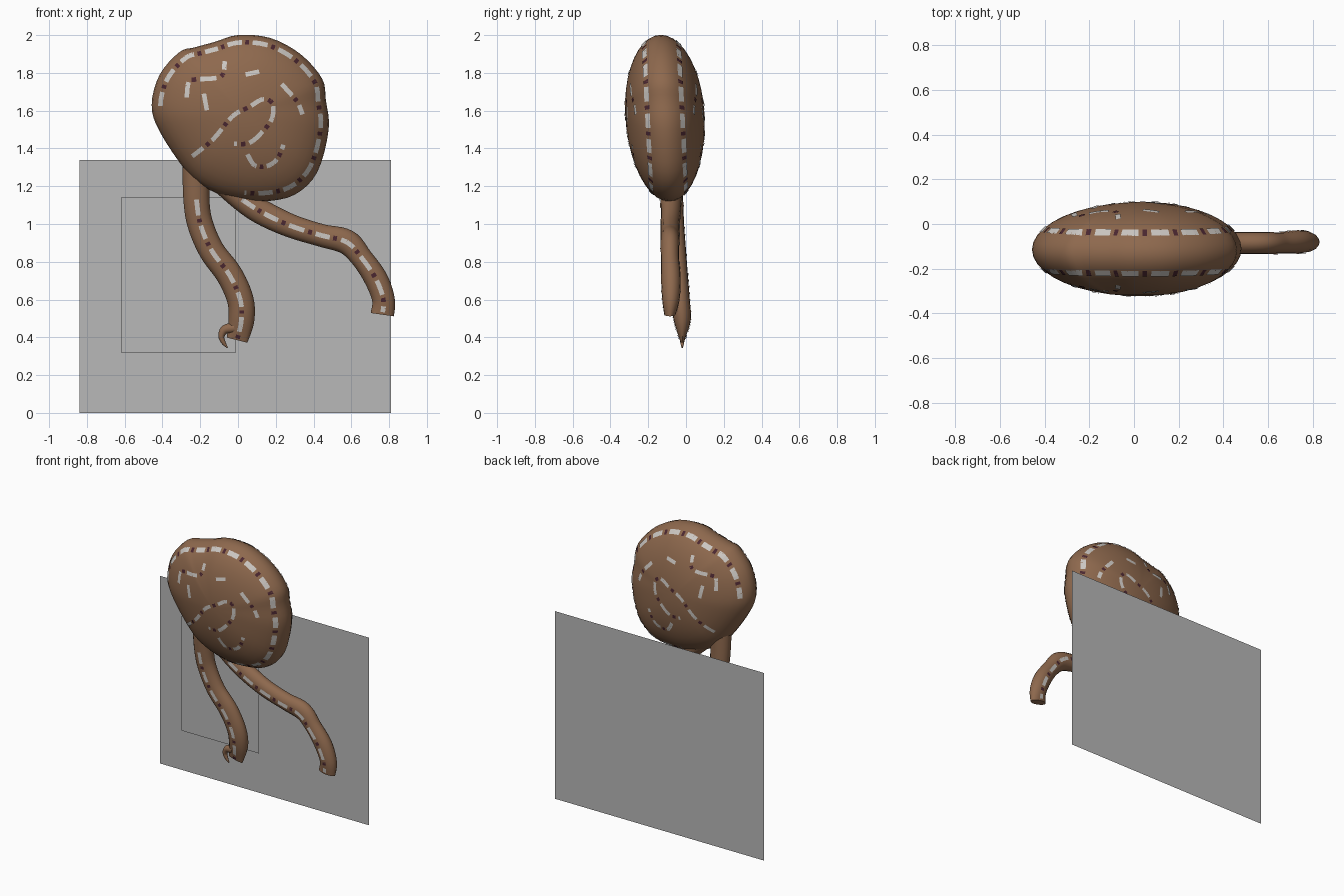
import bpy, bmesh, math
from mathutils import Vector
from mathutils.bvhtree import BVHTree

if "Cube" in bpy.data.objects:
    bpy.data.objects.remove(bpy.data.objects["Cube"])


def mat(name, rgb):
    m = bpy.data.materials.new(name)
    m.diffuse_color = (*rgb, 1)
    m.use_nodes = True
    m.node_tree.nodes["Principled BSDF"].inputs["Base Color"].default_value = m.diffuse_color
    return m


BROWN = mat("brown", (0.27, 0.14, 0.075))
GREY = mat("panel grey", (0.48, 0.48, 0.48))
PALE = mat("pale grey", (0.60, 0.57, 0.54))
MAROON = mat("dark maroon", (0.07, 0.02, 0.03))


def make(name, verts, faces, mats, smooth=True):
    me = bpy.data.meshes.new(name)
    me.from_pydata([tuple(v) for v in verts], [], faces)
    ob = bpy.data.objects.new(name, me)
    bpy.context.collection.objects.link(ob)
    for m in mats:
        me.materials.append(m)
    bm = bmesh.new()
    bm.from_mesh(me)
    if smooth:
        bmesh.ops.recalc_face_normals(bm, faces=bm.faces)
    for f in bm.faces:
        f.smooth = smooth
    bm.to_mesh(me)
    bm.free()
    return ob


def spline(pts, n=6, closed=False):
    """Catmull-Rom through tuples of any length"""
    k, out = len(pts), []
    get = (lambda i: pts[i % k]) if closed else (lambda i: pts[max(0, min(k - 1, i))])
    for i in range(k if closed else k - 1):
        p = [Vector(get(i + j)) for j in (-1, 0, 1, 2)]
        for s in range(n):
            t = s / n
            out.append(0.5 * (2 * p[1] + (p[2] - p[0]) * t
                              + (2 * p[0] - 5 * p[1] + 4 * p[2] - p[3]) * t * t
                              + (3 * p[1] - p[0] - 3 * p[2] + p[3]) * t ** 3))
    if not closed:
        out.append(Vector(pts[-1]))
    return out


# body: outline in x, z inflated to an elliptic pillow with a slight lean
OUTLINE = [(0, 2.0), (.17, 1.985), (.33, 1.9), (.445, 1.77), (.465, 1.655), (.48, 1.5),
           (.42, 1.275), (.3, 1.155), (.14, 1.12), (0, 1.13), (-.15, 1.18), (-.27, 1.275),
           (-.415, 1.49), (-.457, 1.63), (-.415, 1.79), (-.31, 1.91), (-.23, 1.935), (-.12, 1.965)]
rim = spline(OUTLINE, 4, True)
C = Vector((.03, 1.58))
N, R = len(rim), 20
verts, faces = [], []
for i in range(1, R):
    a = -math.pi / 2 + math.pi * i / R
    for p in rim:
        q = C + (p - C) * math.cos(a)
        verts.append((q.x, -.112 - .05 * (q.y - 1.58) + .21 * math.sin(a), q.y))
for i in range(R - 2):
    for j in range(N):
        k = (j + 1) % N
        faces.append((i * N + j, i * N + k, (i + 1) * N + k, (i + 1) * N + j))
for base, s in ((0, -1), ((R - 2) * N, 1)):
    verts.append((C.x, -.112 + .21 * s, C.y))
    faces += [(base + j, base + (j + 1) % N, len(verts) - 1) for j in range(N)]
parts = [make("body", verts, faces, [BROWN])]


# legs: flattened tubes swept along x, y, z, half width, half depth
def tube(name, pts, sides=16):
    path = spline(pts, 6)
    vs, fs = [], []
    for i, p in enumerate(path):
        t = path[min(i + 1, len(path) - 1)] - path[max(i - 1, 0)]
        n = Vector((-t[2], 0, t[0])).normalized()
        c = Vector(p[:3])
        for j in range(sides):
            a = 2 * math.pi * j / sides
            vs.append(c + n * (p[3] * math.cos(a)) + Vector((0, p[4] * math.sin(a), 0)))
    for i in range(len(path) - 1):
        for j in range(sides):
            k = (j + 1) % sides
            fs.append((i * sides + j, i * sides + k, (i + 1) * sides + k, (i + 1) * sides + j))
    fs += [tuple(range(sides)), tuple(range(len(vs) - sides, len(vs)))]
    ob = make(name, vs, fs, [BROWN])
    bpy.context.view_layer.objects.active = ob
    ob.select_set(True)
    bpy.ops.object.shade_smooth_by_angle(angle=math.radians(50))
    ob.select_set(False)
    return ob


LEFT = [(-.22, -.08, 1.33, .075, .06), (-.22, -.07, 1.13, .069, .055), (-.20, -.06, 1.0, .068, .05),
        (-.14, -.05, .86, .068, .05), (-.045, -.04, .73, .07, .05), (.012, -.03, .60, .07, .05),
        (.018, -.02, .49, .068, .045), (-.005, -.02, .385, .056, .012)]
RIGHT = [(-.10, -.08, 1.22, .05, .06), (.02, -.08, 1.13, .062, .056), (.13, -.08, 1.06, .066, .053),
         (.28, -.085, .99, .062, .05), (.44, -.085, .94, .06, .05), (.575, -.085, .905, .066, .05),
         (.655, -.085, .82, .058, .048), (.73, -.08, .71, .062, .052), (.77, -.08, .60, .06, .046),
         (.764, -.085, .52, .062, .03)]
parts.append(tube("left_leg", LEFT))
parts.append(tube("right_leg", RIGHT))
parts.append(tube("left_leg_claw", [(-.02, -.02, .45, .03, .03), (-.07, -.02, .44, .024, .022),
                                    (-.088, -.02, .405, .016, .016), (-.075, -.02, .37, .011, .01),
                                    (-.055, -.02, .345, .003, .003)], 10))

# painted dashes: thin strips laid on the front and back surfaces
allv, allf = [], []
for o in parts[:3]:
    b = len(allv)
    allv += [v.co.copy() for v in o.data.vertices]
    allf += [tuple(b + i for i in p.vertices) for p in o.data.polygons]
tree = BVHTree.FromPolygons(allv, allf)


def walk(path, step=.01):
    """even steps along a polyline"""
    out = []
    for a, b in zip(path, path[1:]):
        n = max(1, round((b - a).length / step))
        out += [a.lerp(b, i / n) for i in range(n)]
    return out + [path[-1]]


def stitches(name, paths, side, dash=8, dot=2, gap=2, half=.012):
    vs, fs, ids = [], [], []
    for path in paths:
        pts = walk(path)
        for i in range(len(pts) - 1):
            ph = i % (dash + dot + 2 * gap)
            if ph < dash:
                colour = 0
            elif dash + gap <= ph < dash + gap + dot:
                colour = 1
            else:
                continue
            d = (pts[i + 1] - pts[i]).normalized() * half
            n = Vector((-d.y, d.x))
            quad = []
            for q in (pts[i] - n, pts[i + 1] - n, pts[i + 1] + n, pts[i] + n):
                loc, nor, _, _ = tree.ray_cast(Vector((q.x, side * 2, q.y)), Vector((0, -side, 0)))
                if loc is None:
                    break
                if nor.y * side < 0:
                    nor = -nor
                quad.append(loc + nor * .004)
            if len(quad) == 4:
                b = len(vs)
                vs += quad
                fs.append((b, b + 1, b + 2, b + 3) if side < 0 else (b + 3, b + 2, b + 1, b))
                ids.append(colour)
    ob = make(name, vs, fs, [PALE, MAROON], False)
    for p, c in zip(ob.data.polygons, ids):
        p.material_index = c


LINES = [
    [(-.24, 1.36), (-.13, 1.45), (-.03, 1.57), (.06, 1.62), (.13, 1.66), (.18, 1.64), (.18, 1.56),
     (.13, 1.49), (.06, 1.43), (-.02, 1.425)],
    [(-.27, 1.67), (-.26, 1.75), (-.22, 1.765), (-.13, 1.77), (-.08, 1.79), (-.07, 1.86)],
    [(-.18, 1.69), (-.16, 1.58)],
    [(.04, 1.79), (.13, 1.81)],
    [(.23, 1.74), (.31, 1.65), (.34, 1.58)],
    [(.05, 1.37), (.09, 1.31), (.16, 1.31), (.21, 1.35), (.24, 1.42)],
]
rimline = [C + (p - C) * .9 for p in rim]
start = 44  # begin on the left so the lower left stays plain
rimline = (rimline[start + 8:] + rimline[:start - 8])
paths = [rimline] + [spline(l, 4) for l in LINES]
paths += [[Vector((p[0], p[2])) for p in spline(leg[1:], 4)] for leg in (LEFT, RIGHT)]
stitches("front_dashes", paths, -1)
stitches("back_dashes", paths, 1)


# flat panels standing behind
def panel(name, x0, x1, z0, z1, y):
    make(name, [(x0, y, z0), (x1, y, z0), (x1, y, z1), (x0, y, z1)], [(0, 1, 2, 3)], [GREY], False)


panel("back_panel", -.84, .81, 0, 1.34, .32)
panel("small_panel", -.62, -.01, .32, 1.14, .25)
